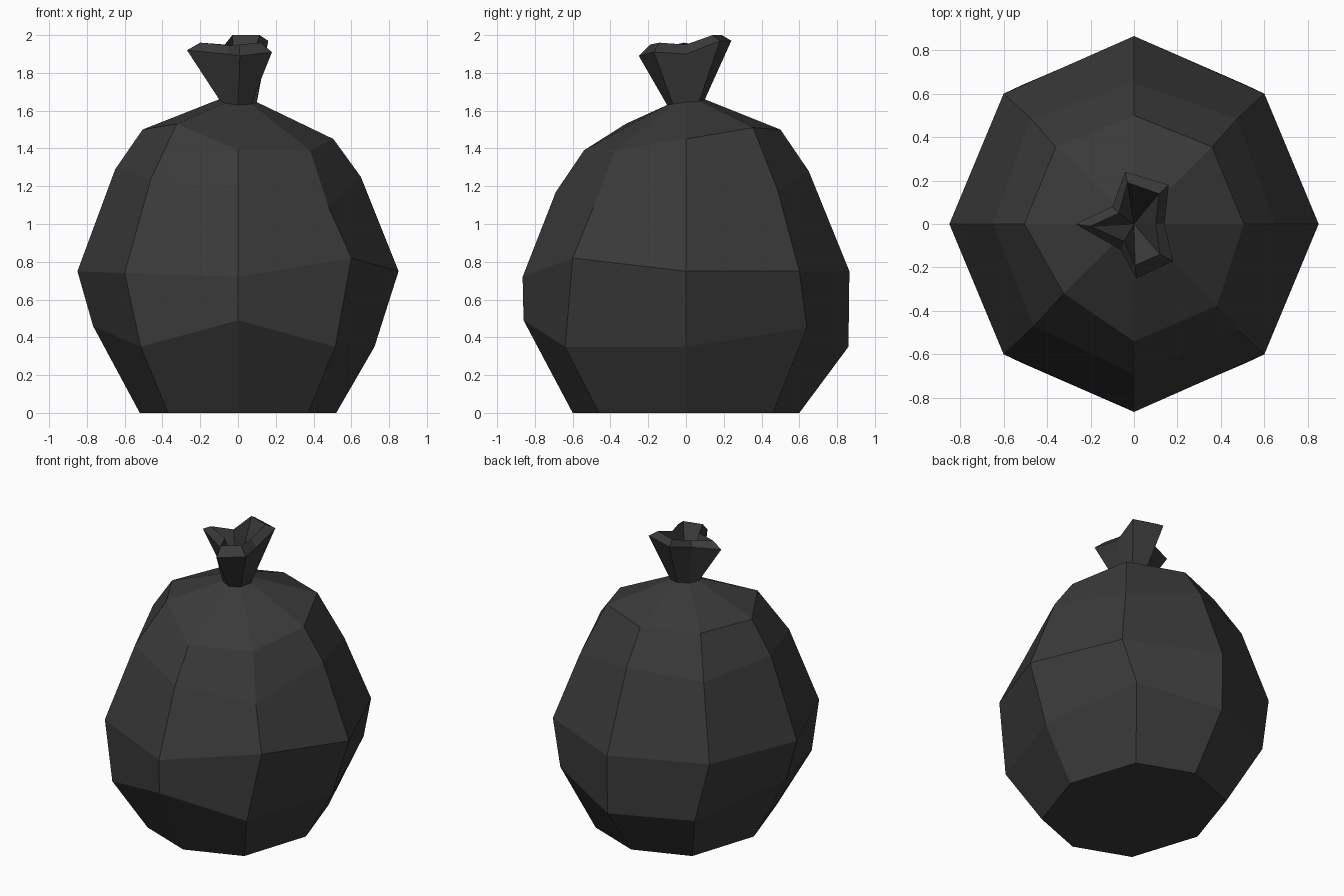
import bpy, bmesh, math

if "Cube" in bpy.data.objects:
    bpy.data.objects.remove(bpy.data.objects["Cube"])

plastic = bpy.data.materials.new("black plastic")
plastic.diffuse_color = (0.042, 0.042, 0.042, 1)
plastic.use_nodes = True
plastic.node_tree.nodes["Principled BSDF"].inputs["Base Color"].default_value = plastic.diffuse_color

SIGNS = [(round(math.cos(i * math.pi / 4), 3), round(math.sin(i * math.pi / 4), 3)) for i in range(8)]


def ring(rx, ry, dx, dy, heights, scale=(1,) * 8):
    """Eight points starting at +x: straight radii rx, ry and diagonal offsets dx, dy."""
    pts = []
    for i, (c, s) in enumerate(SIGNS):
        if i % 2:
            x, y = math.copysign(dx, c), math.copysign(dy, s)
        else:
            x, y = c * rx, s * ry
        pts.append((x * scale[i], y * scale[i], heights[i]))
    return pts


def loft(name, rings, cap_start=False, tip=None):
    bm = bmesh.new()
    rows = [[bm.verts.new(p) for p in r] for r in rings]
    for a, b in zip(rows, rows[1:]):
        for i in range(8):
            j = (i + 1) % 8
            bm.faces.new((a[i], a[j], b[j], b[i]))
    if cap_start:
        bm.faces.new(rows[0][::-1])
    if tip:
        t = bm.verts.new(tip)
        for i in range(8):
            bm.faces.new((rows[-1][i], rows[-1][(i + 1) % 8], t))
    me = bpy.data.meshes.new(name)
    bm.to_mesh(me)
    bm.free()
    me.materials.append(plastic)
    ob = bpy.data.objects.new(name, me)
    bpy.context.collection.objects.link(ob)
    return ob


# Sack body: heights run right, back right, back, back left, left, front left, front, front right
neck = ring(.1, .1, .07, .07, [1.645, 1.65, 1.66, 1.66, 1.66, 1.64, 1.63, 1.635])
loft("bag_body", [
    ring(.52, .6, .37, .46, [0] * 8),
    ring(.745, .86, .515, .64, [.35, .45, .35, .35, .46, .35, .49, .35],
         (.97, 1, 1, 1, 1.03, 1, 1, 1)),
    ring(.85, .865, .6, .6, [.75, .75, .75, .75, .75, .74, .72, .82]),
    ring(.65, .65, .475, .485, [1.25, 1.18, 1.28, 1.24, 1.29, 1.24, 1.17, 1.09],
         (1, 1, 1, 1, 1, .97, 1.06, 1.01)),
    ring(.505, .5, .36, .355, [1.45, 1.51, 1.5, 1.5, 1.5, 1.53, 1.39, 1.39],
         (1, 1, 1, 1, 1, .9, 1.08, 1.06)),
    neck], cap_start=True)

# Gathered top: crumpled flare with a folded-in lip
flare = [(.14, 0, 1.9), (.16, .18, 1.97), (-.04, .24, 1.97), (-.1, .08, 1.92),
         (-.27, 0, 1.92), (-.06, -.12, 1.9), (.01, -.25, 1.89), (.18, -.17, 1.91)]
lip = [(.1, 0, 1.95), (.115, .14, 2.0), (-.03, .19, 2.0), (-.07, .05, 1.95),
       (-.2, -.01, 1.96), (-.045, -.08, 1.945), (.005, -.19, 1.95), (.12, -.14, 1.96)]
loft("tied_top", [neck, flare, lip], tip=(0, 0, 1.68))
